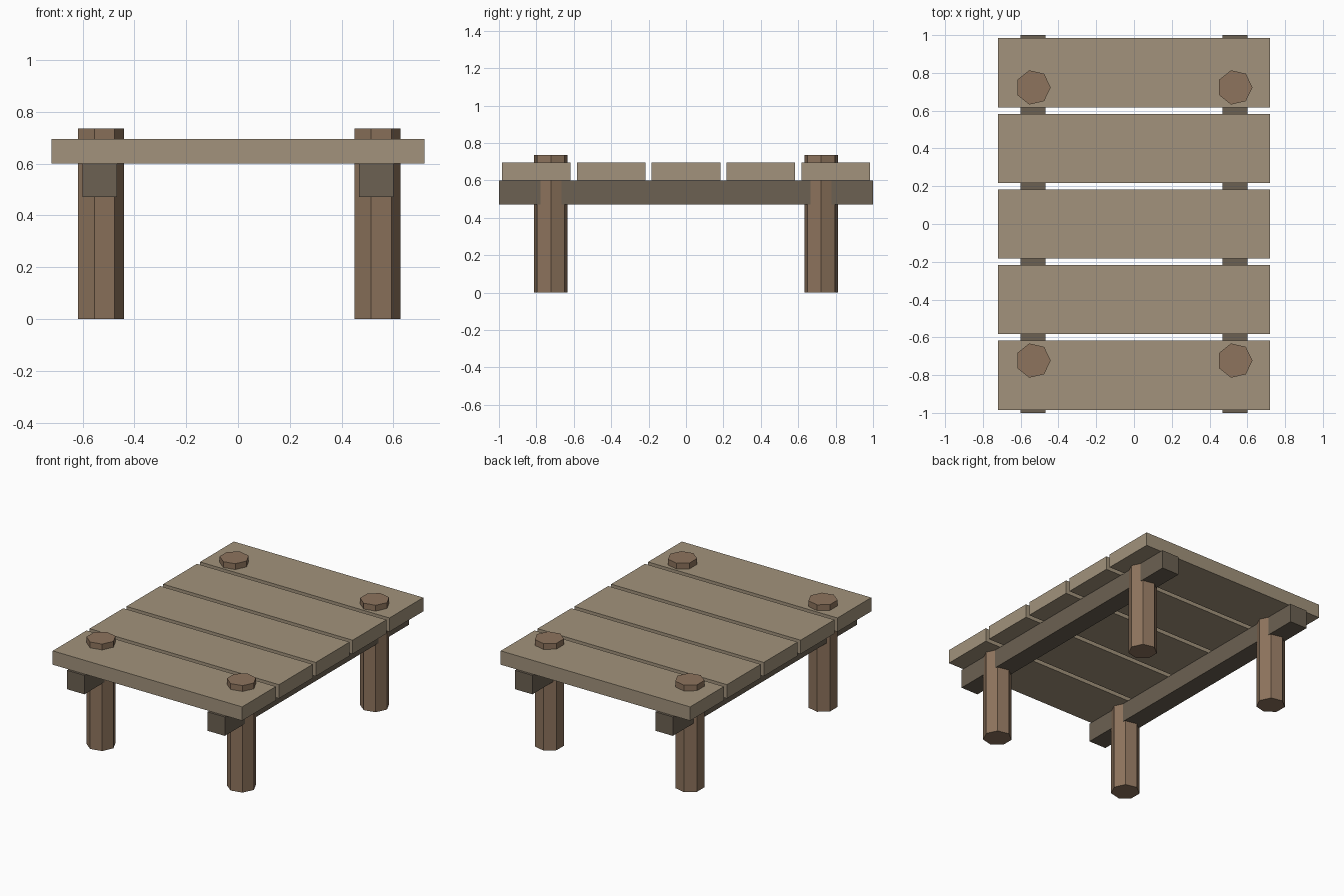
import bpy
import math

if "Cube" in bpy.data.objects:
    bpy.data.objects.remove(bpy.data.objects["Cube"])


def material(name, rgb):
    m = bpy.data.materials.new(name)
    m.diffuse_color = (*rgb, 1)
    m.use_nodes = True
    m.node_tree.nodes["Principled BSDF"].inputs["Base Color"].default_value = m.diffuse_color
    return m


plank_wood = material("plank_wood", (0.36, 0.29, 0.20))
beam_wood = material("beam_wood", (0.15, 0.12, 0.085))
post_wood = material("post_wood", (0.27, 0.175, 0.11))


def finish(name, mat):
    obj = bpy.context.object
    obj.name = name
    obj.data.materials.append(mat)
    return obj


def box(name, centre, size, mat):
    bpy.ops.mesh.primitive_cube_add(size=1, location=centre)
    obj = finish(name, mat)
    obj.scale = size
    bpy.ops.object.transform_apply(location=False, rotation=False, scale=True)


# Five deck planks
for i in range(5):
    box(f"deck_plank_{i + 1}", (0, -0.8 + 0.4 * i, 0.6475), (1.44, 0.367, 0.095), plank_wood)

# Two long beams and four seven-sided posts passing through the deck
POST_HEIGHT = 0.735
for side, x in (("left", -0.534), ("right", 0.534)):
    box(f"{side}_beam", (x, 0, 0.535), (0.132, 2.0, 0.13), beam_wood)
    for end, y in (("front", -0.723), ("back", 0.723)):
        # first vertex points along +x
        bpy.ops.mesh.primitive_cylinder_add(
            vertices=7, radius=0.093, depth=POST_HEIGHT,
            location=(x, y, POST_HEIGHT / 2), rotation=(0, 0, -math.pi / 2))
        finish(f"{end}_{side}_post", post_wood)
